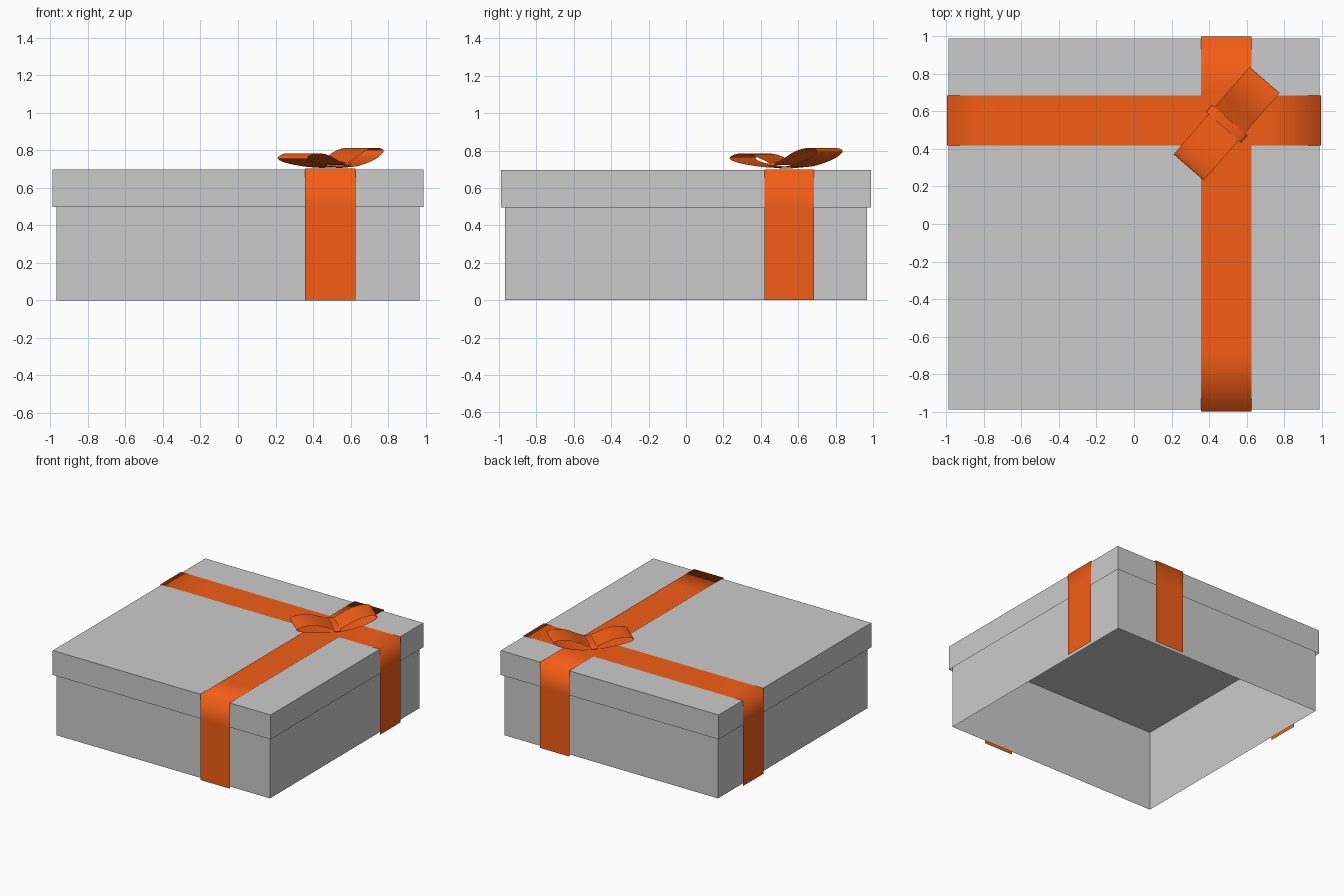
import bpy, bmesh
from math import radians, cos, sin, pi
from mathutils import Vector, Matrix

if "Cube" in bpy.data.objects:
    bpy.data.objects.remove(bpy.data.objects["Cube"])

orange = bpy.data.materials.new("orange_ribbon")
orange.diffuse_color = (0.9, 0.11, 0.008, 1)
orange.use_nodes = True
orange.node_tree.nodes["Principled BSDF"].inputs["Base Color"].default_value = orange.diffuse_color


def add_mesh(name, bm):
    mesh = bpy.data.meshes.new(name)
    bm.to_mesh(mesh)
    bm.free()
    ob = bpy.data.objects.new(name, mesh)
    bpy.context.collection.objects.link(ob)
    return ob


def open_box(name, half, z0, z1):
    """Thin box without a bottom face."""
    bm = bmesh.new()
    bmesh.ops.create_cube(bm, size=1, matrix=Matrix.Translation((0, 0, (z0 + z1) / 2))
                          @ Matrix.Diagonal((2 * half, 2 * half, z1 - z0, 1)))
    bm.normal_update()
    bmesh.ops.delete(bm, geom=[f for f in bm.faces if f.normal.z < -0.5],
                     context='FACES_ONLY')
    return add_mesh(name, bm)


def sheet(name, profile, width, centre, angle, closed=False):
    """Sweep an (along, z) profile sideways into a smooth ribbon sheet."""
    a = radians(angle)
    d, p = Vector((cos(a), sin(a), 0)), Vector((-sin(a), cos(a), 0))
    c = Vector((*centre, 0))
    bm = bmesh.new()
    rows = [[bm.verts.new(c + d * u + p * s * width / 2 + Vector((0, 0, z)))
             for s in (-1, 1)] for u, z in profile]
    n = len(rows)
    for i in range(n if closed else n - 1):
        r, q = rows[i], rows[(i + 1) % n]
        bm.faces.new((r[0], q[0], q[1], r[1])).smooth = True
    ob = add_mesh(name, bm)
    ob.data.materials.append(orange)
    return ob


def curve(pts, steps=5):
    """Catmull-Rom curve through the points."""
    v = [Vector(q) for q in pts]
    v = [v[0]] + v + [v[-1]]
    out = []
    for a, b, c, d in zip(v, v[1:], v[2:], v[3:]):
        for k in range(steps):
            t = k / steps
            out.append((2 * b + (c - a) * t + (2 * a - 5 * b + 4 * c - d) * t * t
                        + (3 * b - a - 3 * c + d) * t ** 3) / 2)
    return out + [v[-1]]


# Box body and overhanging lid
open_box("box_body", 0.969, 0, 0.67)
open_box("box_lid", 0.989, 0.497, 0.697)


# Two crossing ribbon bands draped over the lid
def drape(half, z, offset):
    return [(-half - offset, 0), (-half - offset, 0.5), (-half - offset, z),
            (-0.7 - offset, z), (0.7 - offset, z),
            (half - offset, z), (half - offset, 0.5), (half - offset, 0)]


bx, by = 0.492, 0.552
sheet("ribbon_across", drape(0.997, 0.700, 0), 0.267, (0, by), 0)
sheet("ribbon_lengthwise", drape(1.0, 0.703, by - by), 0.267, (bx, 0), 90)

# Bow loops, laid diagonally over the crossing
bow, turn = (0.494, 0.535), 49
left = [(0, 0.709), (-0.08, 0.713), (-0.2, 0.727), (-0.28, 0.743), (-0.308, 0.763),
        (-0.25, 0.783), (-0.16, 0.779), (-0.07, 0.75), (0, 0.722)]
right = [(0, 0.722), (0.07, 0.755), (0.16, 0.797), (0.25, 0.814), (0.308, 0.801),
         (0.28, 0.771), (0.2, 0.74), (0.1, 0.717), (0, 0.709)]
sheet("bow_loop_left", curve(left), 0.212, bow, turn)
sheet("bow_loop_right", curve(right), 0.212, bow, turn)

# Knot band: flattened ring around the middle of the bow
ring = []
for i in range(24):
    t = -2 * pi * i / 24
    ring.append((0.124 * cos(t), 0.724 + 0.019 * sin(t)))
sheet("bow_knot", ring, 0.05, bow, turn - 90, closed=True)
